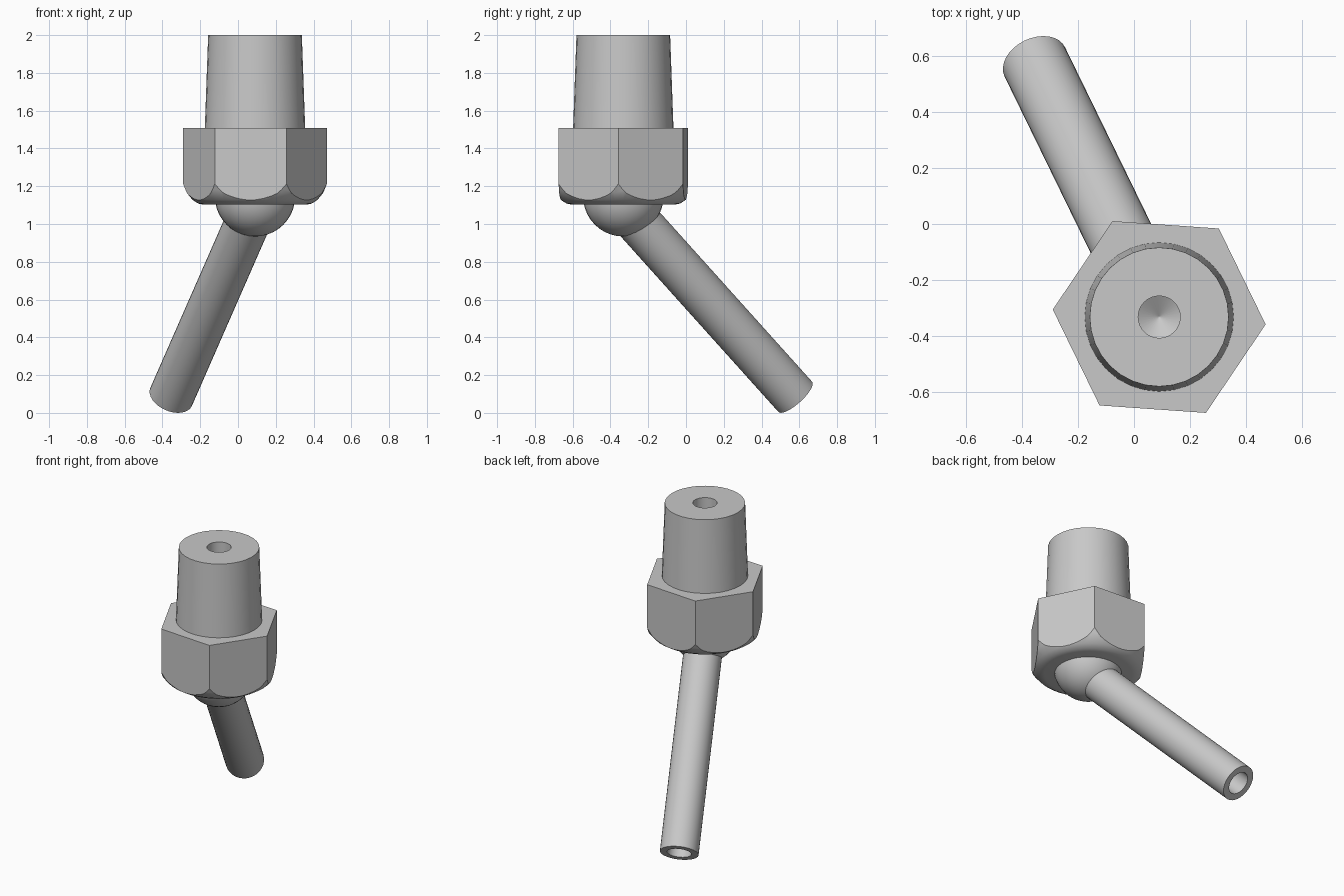
import bpy, math
from mathutils import Vector, Matrix

cube = bpy.data.objects.get("Cube")
if cube:
    bpy.data.objects.remove(cube)

AX, AY = 0.09, -0.332              # vertical axis of the fitting
TURN = math.radians(-4)            # rotation of the hexagon
ELBOW = Vector((AX, AY, 1.098))    # where the tube axis meets the upright axis
HEADING = TURN + math.radians(120)
DOWN = Vector((math.cos(HEADING), math.sin(HEADING), -1)).normalized()
TILT = DOWN.to_track_quat('Z', 'Y').to_matrix().to_4x4()
TUBE_LENGTH = 1.013 * math.sqrt(2)
BORE = 0.075
TIP = 0.002                        # point of a drilled bore

steel = bpy.data.materials.new("steel grey")
steel.use_nodes = True
GREY = (0.58, 0.58, 0.58, 1)
steel.diffuse_color = GREY
steel.node_tree.nodes["Principled BSDF"].inputs["Base Color"].default_value = GREY


def lathe(name, profile, sides, place):
    """Solid of revolution from (radius, height) pairs with flat end caps."""
    verts, faces = [], []
    for r, z in profile:
        for i in range(sides):
            a = 2 * math.pi * i / sides
            verts.append((r * math.cos(a), r * math.sin(a), z))
    for k in range(len(profile) - 1):
        for i in range(sides):
            a, b = k * sides + i, k * sides + (i + 1) % sides
            faces.append((a, b, b + sides, a + sides))
    faces.append(tuple(reversed(range(sides))))
    faces.append(tuple(range(len(verts) - sides, len(verts))))
    mesh = bpy.data.meshes.new(name)
    mesh.from_pydata(verts, [], faces)
    mesh.transform(place)
    mesh.materials.append(steel)
    ob = bpy.data.objects.new(name, mesh)
    bpy.context.collection.objects.link(ob)
    return ob


upright = Matrix.Translation((AX, AY, 0))
slanted = Matrix.Translation(ELBOW) @ TILT

# Tapered end with a drilled bore
taper = lathe("tapered_end", [(0.266, 1.5), (0.248, 2.0), (BORE, 2.0),
                              (BORE, 1.56), (TIP, 1.515)], 32, upright)

# Hollow slanted tube
tube = lathe("slanted_tube", [(0.12, 0), (0.12, TUBE_LENGTH), (BORE, TUBE_LENGTH),
                              (BORE, 0.35), (TIP, 0.3)], 32, slanted)

# Ball between the hexagon and the tube
bpy.ops.mesh.primitive_uv_sphere_add(segments=32, ring_count=20, radius=0.213,
                                     location=(AX, AY, 1.147))
ball = bpy.context.object
ball.name = "ball_joint"
ball.data.materials.append(steel)

# Hexagon, its lower corners rounded by a turned shape
nut = lathe("hex_body", [(0.381, 1.05), (0.381, 1.507)], 6,
            upright @ Matrix.Rotation(TURN, 4, 'Z'))
rounding = lathe("rounding_helper", [(0.27, 1.102), (0.3, 1.108), (0.33, 1.127), (0.36, 1.163),
                                     (0.383, 1.215), (0.42, 1.3), (0.42, 1.6)], 48, upright)
rounding.hide_render = True
trim = nut.modifiers.new("Rounding", 'BOOLEAN')
trim.operation, trim.object, trim.solver = 'INTERSECT', rounding, 'EXACT'
bpy.context.view_layer.objects.active = nut
bpy.ops.object.modifier_apply(modifier=trim.name)
bpy.data.objects.remove(rounding)

# Smooth the round surfaces and keep the edges sharp
for part in (taper, nut, ball, tube):
    bpy.ops.object.select_all(action='DESELECT')
    part.select_set(True)
    bpy.context.view_layer.objects.active = part
    bpy.ops.object.shade_smooth_by_angle(angle=math.radians(26))
